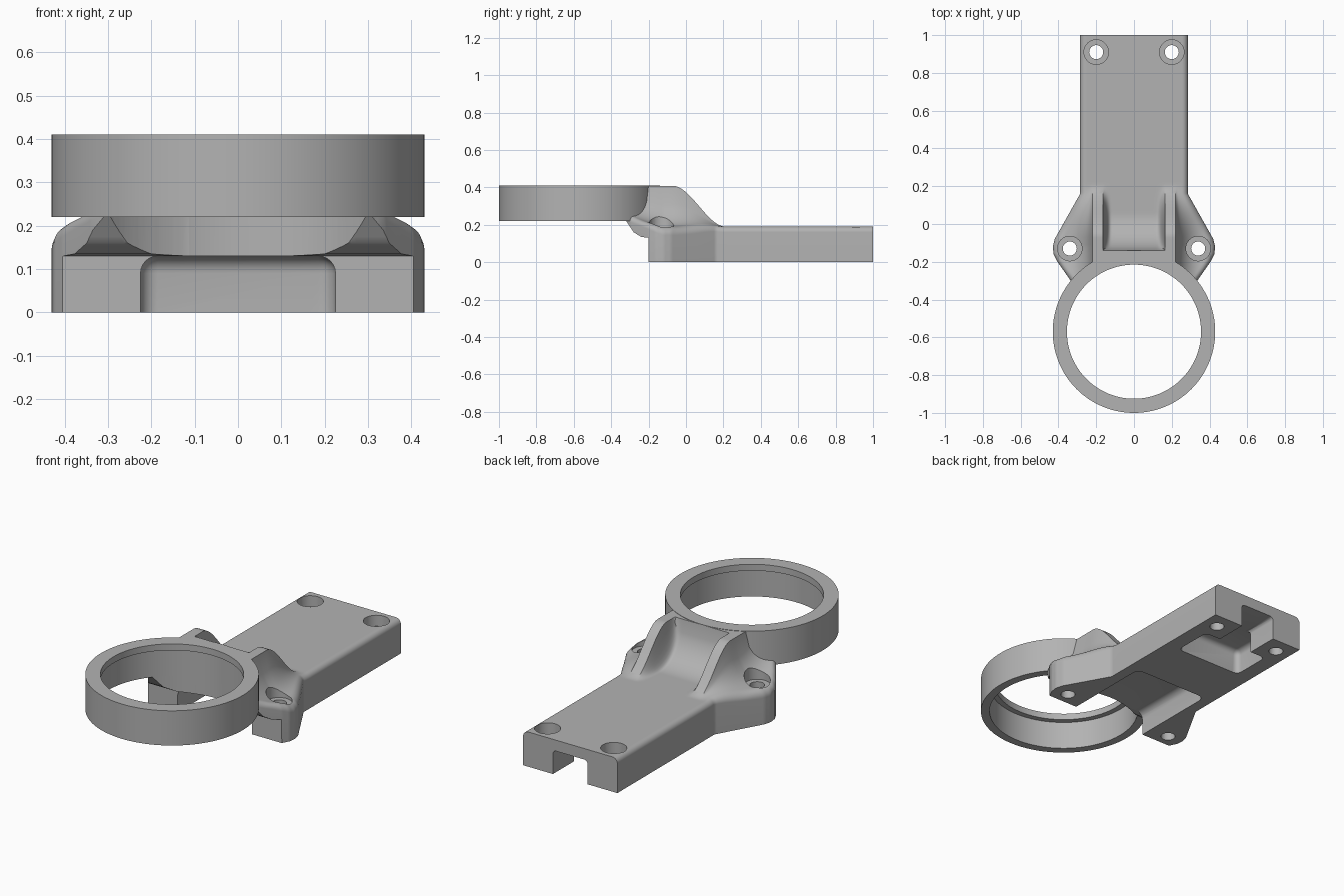
import bpy, bmesh, math
from mathutils import Matrix, Vector

default = bpy.data.objects.get("Cube")
if default:
    bpy.data.objects.remove(default, do_unlink=True)

grey = bpy.data.materials.new("plain grey")
grey.use_nodes = True
grey.diffuse_color = (0.45, 0.45, 0.45, 1)
grey.node_tree.nodes["Principled BSDF"].inputs["Base Color"].default_value = (0.45, 0.45, 0.45, 1)

RING_Y, TOP, PLATE = -0.57, 0.408, 0.19


def make_object(name, bm):
    bmesh.ops.recalc_face_normals(bm, faces=bm.faces)
    mesh = bpy.data.meshes.new(name)
    bm.to_mesh(mesh)
    bm.free()
    mesh.materials.append(grey)
    obj = bpy.data.objects.new(name, mesh)
    bpy.context.collection.objects.link(obj)
    return obj


def cylinder(name, x, y, z0, z1, r, n=48):
    bm = bmesh.new()
    bmesh.ops.create_cone(bm, cap_ends=True, segments=n, radius1=r, radius2=r, depth=z1 - z0,
                          matrix=Matrix.Translation((x, y, (z0 + z1) / 2)))
    return make_object(name, bm)


def rounded_box(name, half_x, y0, y1, z0, z1, r):
    bm = bmesh.new()
    bmesh.ops.create_cube(bm, size=1)
    bmesh.ops.scale(bm, vec=(2 * half_x, y1 - y0, z1 - z0), verts=bm.verts)
    bmesh.ops.translate(bm, vec=(0, (y0 + y1) / 2, (z0 + z1) / 2), verts=bm.verts)
    bmesh.ops.bevel(bm, geom=bm.edges[:], offset=r, segments=6, profile=0.5, affect='EDGES')
    return make_object(name, bm)


def cut(obj, cutter):
    mod = obj.modifiers.new("cut", 'BOOLEAN')
    mod.operation, mod.solver, mod.object = 'DIFFERENCE', 'EXACT', cutter
    bpy.context.view_layer.objects.active = obj
    bpy.ops.object.modifier_apply(modifier=mod.name)
    bpy.data.objects.remove(cutter, do_unlink=True)


def smooth(obj):
    bpy.ops.object.select_all(action='DESELECT')
    obj.select_set(True)
    bpy.context.view_layer.objects.active = obj
    bpy.ops.object.shade_smooth_by_angle(angle=math.radians(32))


def interp(points, v):
    for (a, fa), (b, fb) in zip(points, points[1:]):
        if v <= b:
            return fa + (fb - fa) * max(0, (v - a) / (b - a))
    return points[-1][1]


# Plan outline, underside and edge rounding along the length
def half_width(y):
    return interp([(-.32, .31), (-.3, .335), (-.2, .405), (-.16, .425), (-.12, .43),
                   (-.08, .42), (.16, .285), (1, .285)], y)


def underside(y):
    return 0 if y >= -.2 else interp([(-.32, .22), (-.28, .16), (-.24, .135), (-.2, .13)], y)


# Upper surface: two ribs, a scooped channel between them, flared shoulders outside
def top_height(x, y):
    x, w = abs(x), half_width(y)
    s = min(1, max(0, (y + .07) / .28))
    rib = PLATE + (TOP - PLATE) * (1 - s * s * (3 - 2 * s))
    if x <= .165:
        k = min(1, max(0, (y + .14) / .2))
        channel = TOP - (TOP - PLATE) * math.sqrt(1 - (1 - k) ** 2)
        channel = min(channel, rib)
        blend = max(0, (x - .115) / .05) ** 3
        z = channel + (rib - channel) * blend
    elif x <= .22:
        z = rib
    else:
        floor = interp([(-.3, .24), (-.12, PLATE)], y)
        t = min(1, (x - .22) / .15)
        z = floor + max(0, rib - floor) * (1 - math.sqrt(1 - (1 - t) ** 2))
    r = interp([(-.25, .03), (-.15, .045), (-.05, .045), (.16, .03)], y)
    d = min(r, w - x)
    z -= r - math.sqrt(max(0, r * r - (r - d) ** 2))
    return max(z, underside(y) + .005)


def columns(y):
    w, n = half_width(y), 18
    inner = [i * .02 for i in range(6)] + [.115 + i * .00625 for i in range(9)] + [.19, .22]
    half = inner + [.22 + (w - .22) * math.sin(math.pi / 2 * i / n) for i in range(1, n + 1)]
    return [-x for x in reversed(half[1:])] + half


# Body: a closed surface lofted through rows along the length
rows = sorted([-.32 + i * .01 for i in range(12)] + [-.201] + [-.2 + i * .01 for i in range(47)]
              + [.4, .6, .8, 1])
bm = bmesh.new()
upper, lower = [], []
for y in rows:
    y = round(y, 4)
    xs = columns(y)
    upper.append([bm.verts.new((x, y, top_height(x, y))) for x in xs])
    lower.append([bm.verts.new((x, y, underside(y))) for x in xs])
last = len(upper[0]) - 1
for j in range(len(rows) - 1):
    for i in range(last):
        for g in (upper, lower):
            bm.faces.new((g[j][i], g[j][i + 1], g[j + 1][i + 1], g[j + 1][i]))
    for i in (0, last):
        bm.faces.new((upper[j][i], upper[j + 1][i], lower[j + 1][i], lower[j][i]))
for j in (0, -1):
    for i in range(last):
        bm.faces.new((upper[j][i], upper[j][i + 1], lower[j][i + 1], lower[j][i]))
body = make_object("bracket_body", bm)

# Underside pockets and the clearance for the ring bore
cut(body, rounded_box("front_pocket", .225, -.5, .3, -.2, .13, .04))
cut(body, rounded_box("rear_pocket", .2, .6, .82, -.2, .131, .03))
cut(body, rounded_box("rear_slot", .105, .7, 1.2, -.2, .13, .02))
cut(body, cylinder("bore", 0, RING_Y, .128, .6, .386, 128))

# Screw holes with counterbores
for side in (-1, 1):
    for x, y, seat in ((.34, -.13, .175), (.2, .91, .13)):
        cut(body, cylinder("screw_hole", side * x, y, -.1, .5, .037))
        cut(body, cylinder("counterbore", side * x, y, seat, .5, .065))
smooth(body)

# Ring with a narrow lip at the top of its bore
profile = [(.43, .22), (.43, .41), (.355, .41), (.355, .375), (.385, .375), (.385, .22)]
bm = bmesh.new()
n = 128
loops = []
for k in range(n):
    a = 2 * math.pi * k / n
    loops.append([bm.verts.new((r * math.sin(a), RING_Y - r * math.cos(a), z)) for r, z in profile])
for k in range(n):
    p, q = loops[k], loops[(k + 1) % n]
    for i in range(len(profile)):
        m = (i + 1) % len(profile)
        bm.faces.new((p[i], q[i], q[m], p[m]))
smooth(make_object("clamp_ring", bm))
